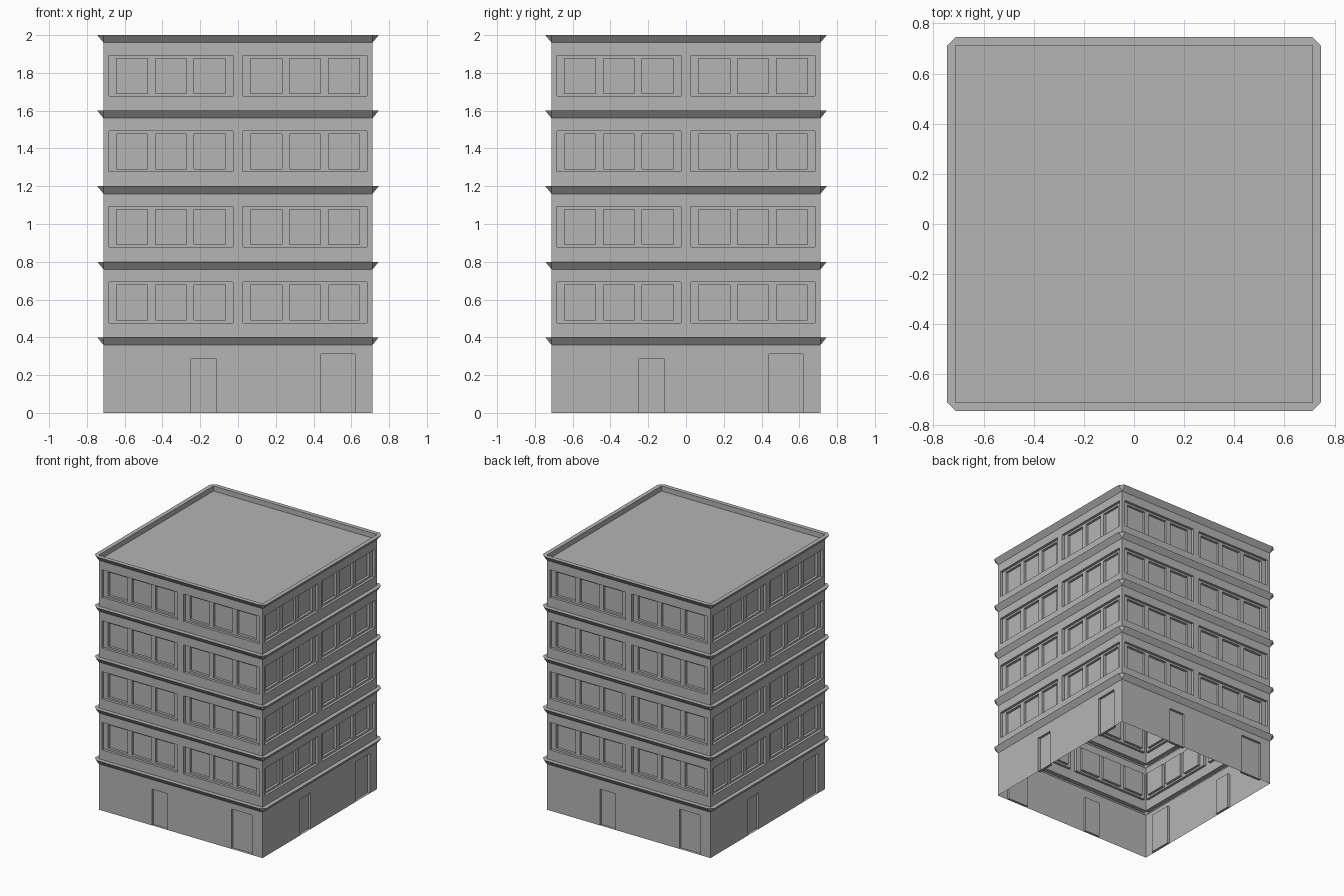
import bpy, bmesh, math
from mathutils import Matrix, Vector

cube = bpy.data.objects.get("Cube")
if cube:
    bpy.data.objects.remove(cube, do_unlink=True)

W = 0.712         # half width of the walls
OUT = 0.745       # half width of the ledges
STOREY = 0.4
LEDGE = 0.04      # height of a ledge
FRAME_DEPTH, PANE_DEPTH, DOOR_DEPTH = 0.02, 0.04, 0.02

stone = bpy.data.materials.new("grey_stone")
stone.use_nodes = True
stone.diffuse_color = (0.46, 0.46, 0.46, 1)
stone.node_tree.nodes["Principled BSDF"].inputs["Base Color"].default_value = stone.diffuse_color


def face(bm, *pts):
    bm.faces.new([bm.verts.new(p) for p in pts])


def sheet(bm, rect, depth, holes=()):
    """Flat front-facing sheet with rectangular holes."""
    x0, x1, z0, z1 = rect
    y = depth - W
    xs = sorted({x0, x1, *(v for h in holes for v in h[:2])})
    zs = sorted({z0, z1, *(v for h in holes for v in h[2:])})
    for a, b in zip(xs, xs[1:]):
        for c, d in zip(zs, zs[1:]):
            mx, mz = (a + b) / 2, (c + d) / 2
            if not any(h[0] < mx < h[1] and h[2] < mz < h[3] for h in holes):
                face(bm, (a, y, c), (b, y, c), (b, y, d), (a, y, d))


def reveal(bm, rect, d0, d1):
    """Sides of a recess, facing into the opening."""
    x0, x1, z0, z1 = rect
    loop = [(x0, z0), (x1, z0), (x1, z1), (x0, z1)]
    for (ax, az), (bx, bz) in zip(loop, loop[1:] + loop[:1]):
        face(bm, (ax, d0 - W, az), (bx, d0 - W, bz), (bx, d1 - W, bz), (ax, d1 - W, az))


def finish(name, bm):
    """Turn one side into all four and make the object."""
    side = bm.verts[:] + bm.edges[:] + bm.faces[:]
    for i in range(1, 4):
        copy = bmesh.ops.duplicate(bm, geom=side)["geom"]
        verts = [g for g in copy if isinstance(g, bmesh.types.BMVert)]
        bmesh.ops.rotate(bm, verts=verts, cent=Vector(), matrix=Matrix.Rotation(i * math.pi / 2, 3, 'Z'))
    bmesh.ops.remove_doubles(bm, verts=bm.verts[:], dist=0.0001)
    mesh = bpy.data.meshes.new(name)
    bm.to_mesh(mesh)
    bm.free()
    mesh.materials.append(stone)
    obj = bpy.data.objects.new(name, mesh)
    bpy.context.collection.objects.link(obj)


# Ground storey with a narrow and a wide doorway on each side
doors = [(-0.249, -0.115, 0, 0.284), (0.44, 0.62, 0, 0.313)]
bm = bmesh.new()
sheet(bm, (-W, W, 0, STOREY - LEDGE), 0, doors)
finish("ground_walls", bm)

bm = bmesh.new()
for door in doors:
    sheet(bm, door, DOOR_DEPTH)
    reveal(bm, door, 0, DOOR_DEPTH)
finish("doors", bm)

# Upper storeys: two recessed frames of three panes on each side
for n in range(1, 5):
    z = n * STOREY
    frames = [(c - 0.329, c + 0.329, z + 0.077, z + 0.292) for c in (-0.355, 0.355)]
    walls, windows = bmesh.new(), bmesh.new()
    sheet(walls, (-W, W, z, z + STOREY - LEDGE), 0, frames)
    for frame in frames:
        mid = (frame[0] + frame[1]) / 2
        panes = [(mid + dx - 0.083, mid + dx + 0.083, z + 0.091, z + 0.277)
                 for dx in (-0.206, 0, 0.206)]
        reveal(windows, frame, 0, FRAME_DEPTH)
        sheet(windows, frame, FRAME_DEPTH, panes)
        for pane in panes:
            reveal(windows, pane, FRAME_DEPTH, PANE_DEPTH)
            sheet(windows, pane, PANE_DEPTH)
    finish(f"storey_{n}_walls", walls)
    finish(f"storey_{n}_windows", windows)

# Flared ledges with cut corners above every storey
for n in range(1, 6):
    top = n * STOREY
    low = top - LEDGE
    bm = bmesh.new()
    face(bm, (-W, -W, low), (W, -W, low), (W, -OUT, top), (-W, -OUT, top))
    face(bm, (W, -W, low), (OUT, -W, top), (W, -OUT, top))
    face(bm, (-W, -OUT, top), (W, -OUT, top), (W, -W, top), (-W, -W, top))
    face(bm, (W, -OUT, top), (OUT, -W, top), (W, -W, top))
    if n == 5:  # inner side of the parapet
        face(bm, (W, -W, low), (-W, -W, low), (-W, -W, top), (W, -W, top))
    finish(f"ledge_{n}", bm)

# Sunken flat roof, one triangle per side
bm = bmesh.new()
roof_z = 5 * STOREY - LEDGE
face(bm, (-W, -W, roof_z), (W, -W, roof_z), (0, 0, roof_z))
finish("roof", bm)
